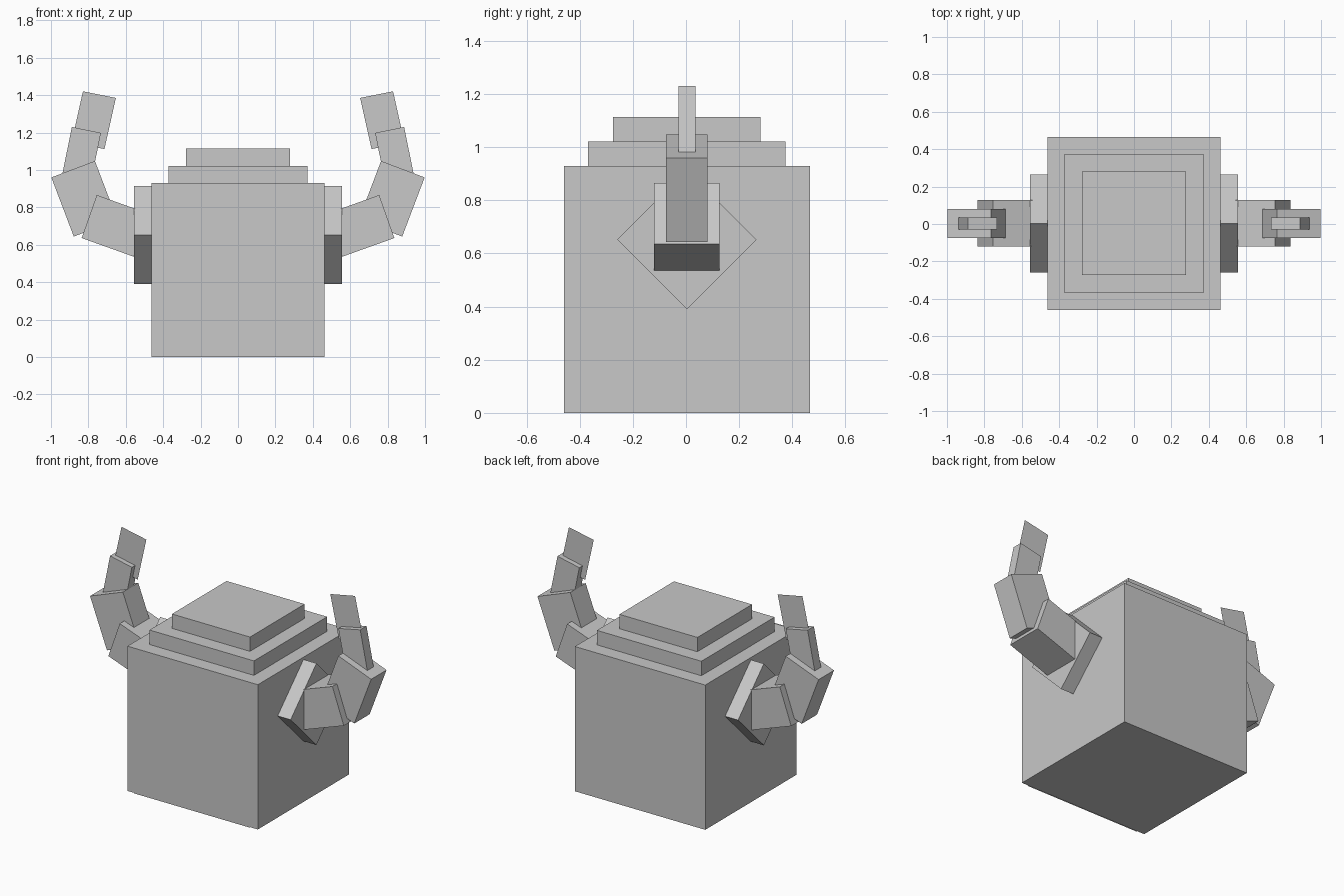
import bpy
from mathutils import Vector

cube = bpy.data.objects.get("Cube")
if cube:
    bpy.data.objects.remove(cube, do_unlink=True)

grey = bpy.data.materials.new("plain_grey")
grey.use_nodes = True
grey.diffuse_color = (0.58, 0.58, 0.58, 1)
grey.node_tree.nodes["Principled BSDF"].inputs["Base Color"].default_value = (0.58, 0.58, 0.58, 1)

MID_Y = 0.003    # depth centre shared by all parts
BODY = 0.463     # half width of the body
BODY_TOP = 0.929


def make(name, verts, faces):
    mesh = bpy.data.meshes.new(name)
    mesh.from_pydata([tuple(v) for v in verts], [], faces)
    mesh.materials.append(grey)
    obj = bpy.data.objects.new(name, mesh)
    bpy.context.collection.objects.link(obj)
    return obj


def prism(name, outline, offset):
    """Solid made by sweeping a counter-clockwise outline along an offset."""
    n = len(outline)
    base = [Vector(p) for p in outline]
    verts = base + [p + Vector(offset) for p in base]
    faces = [list(reversed(range(n))), list(range(n, 2 * n))]
    faces += [[i, (i + 1) % n, n + (i + 1) % n, n + i] for i in range(n)]
    obj = make(name, verts, faces)
    return obj


def square_block(name, half, z0, z1):
    corners = [(x * half, MID_Y + y * half, z0)
               for x, y in ((-1, -1), (1, -1), (1, 1), (-1, 1))]
    return prism(name, corners, (0, 0, z1 - z0))


def parallelogram(top_inner, top_outer, down):
    """Side outline in x and z: inner top, outer top, then both moved down."""
    a, b, d = Vector(top_inner), Vector(top_outer), Vector(down)
    return [a, b, b + d, a + d]


def mirrored(obj):
    mod = obj.modifiers.new("mirror", 'MIRROR')
    mod.use_axis[0] = True
    mod.use_mirror_merge = False


# Body and stepped lid
square_block("body", BODY, 0, BODY_TOP)
square_block("lower_lid_step", 0.371, BODY_TOP, 1.022)
square_block("upper_lid_step", 0.277, 1.022, 1.114)

# Flat panel just in front of the body
panel_y = MID_Y - BODY - 0.006
make("front_panel",
     [(-0.412, panel_y, 0), (0.412, panel_y, 0),
      (0.412, panel_y, BODY_TOP), (-0.412, panel_y, BODY_TOP)],
     [[0, 1, 2, 3]])

# Diamond shoulder plates
R = 0.262
diamond = [(BODY, MID_Y + y * R, 0.652 + z * R)
           for y, z in ((0, -1), (1, 0), (0, 1), (-1, 0))]
mirrored(prism("shoulder_plates", diamond, (0.092, 0, 0)))

# Arm segments: inner top, outer top, downward edge, half depth
segments = {
    "upper_arms": ((0.473, 0.765), (0.755, 0.866), (0.081, -0.230), 0.124),
    "forearms": ((0.765, 1.048), (0.998, 0.960), (-0.120, -0.316), 0.078),
    "wrists": ((0.733, 1.198), (0.888, 1.230), (0.052, -0.255), 0.032),
}
for name, (inner, outer, down, depth) in segments.items():
    outline = [(p.x, MID_Y + depth, p.y)
               for p in reversed(parallelogram(inner, outer, down))]
    # reversed order faces +y outward once swept toward the front
    mirrored(prism(name, outline, (0, -2 * depth, 0)))

# Paper-flat hands
hand = [(p.x, MID_Y, p.y)
        for p in reversed(parallelogram((0.653, 1.385), (0.829, 1.420), (0.061, -0.273)))]
mirrored(make("hands", hand, [[0, 1, 2, 3]]))
